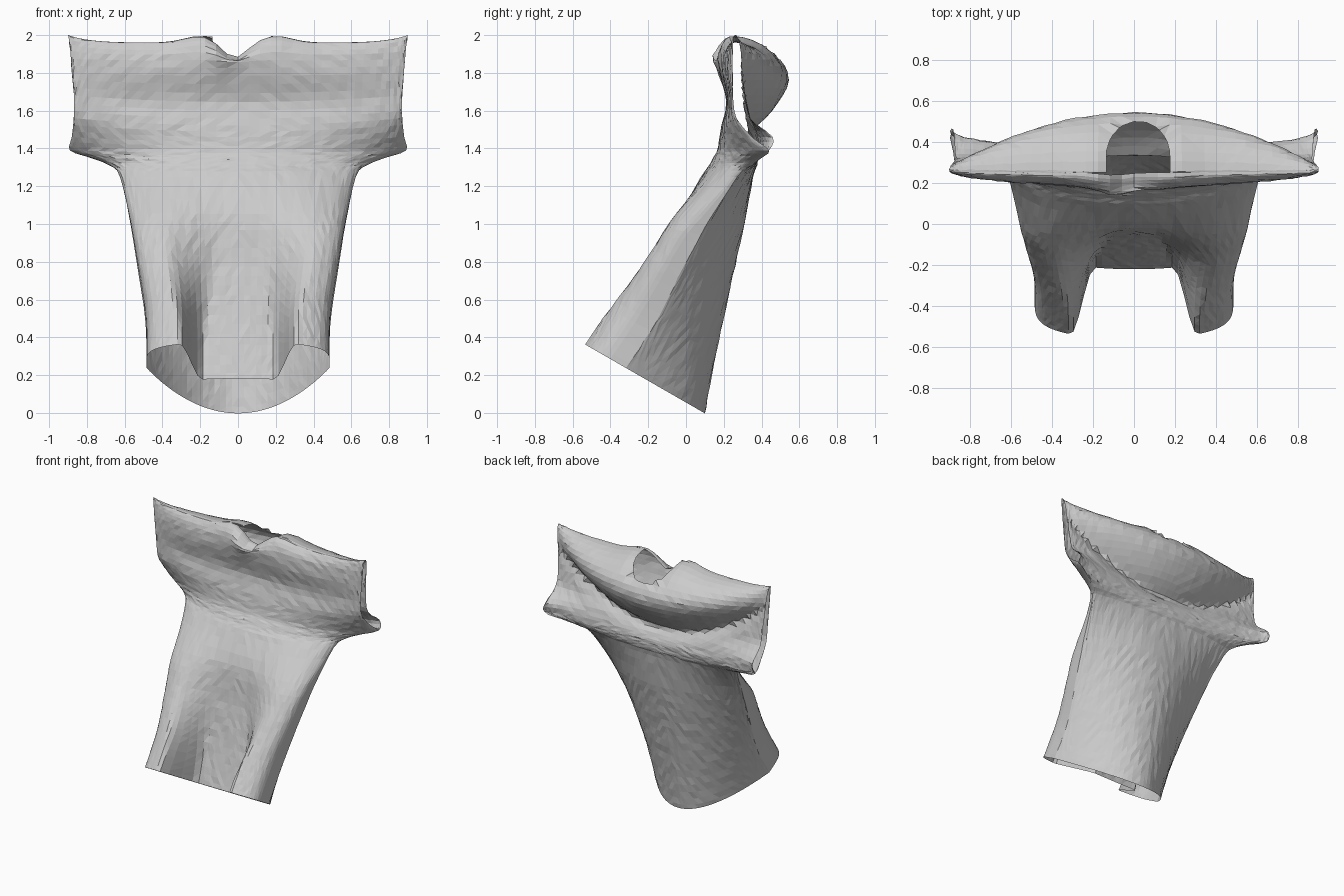
import bpy, bmesh, math, random

random.seed(4)
cube = bpy.data.objects.get("Cube")
if cube:
    bpy.data.objects.remove(cube, do_unlink=True)

cloth = bpy.data.materials.new("light_grey_cloth")
cloth.use_nodes = True
grey = (0.6, 0.6, 0.6, 1)
cloth.diffuse_color = grey
cloth.node_tree.nodes["Principled BSDF"].inputs["Base Color"].default_value = grey

# Key rings, hem to shoulder: height, tilt, half width,
# then y of front side, back side, front ridge, front valley, back centre
BODY = [
    (.055, .575, .485, -.32, -.32, -.56, -.22, .10),
    (.40, .5, .49, -.16, -.16, -.405, -.14, .16),
    (.75, .35, .53, -.02, -.02, -.24, -.07, .235),
    (1.05, .15, .575, .13, .13, -.09, -.02, .31),
    (1.25, 0, .625, .27, .27, .07, .08, .355),
]
SLEEVES = [
    (1.31, 0, .68, .34, .34, .12, .12, .375),
    (1.35, 0, .78, .40, .40, .14, .14, .38),
    (1.39, 0, .89, .44, .44, .16, .16, .38),
    (1.46, 0, .88, .35, .46, .175, .175, .36),
    (1.56, 0, .87, .27, .34, .19, .19, .34),
    (1.68, 0, .87, .25, .31, .215, .215, .32),
    (1.80, 0, .88, .25, .30, .185, .18, .30),
    (1.90, 0, .89, .25, .29, .19, .17, .28),
    (1.955, 0, .90, .255, .27, .225, .215, .265),
    (1.96, 0, .90, .26, .26, .25, .25, .25),
]
KEYS = BODY + SLEEVES
SEGS = 48


def smooth(lo, hi, v):
    t = min(max((v - lo) / (hi - lo), 0), 1)
    return t * t * (3 - 2 * t)


def bump(v, centre, width):
    return math.exp(-((v - centre) / width) ** 2)


def catmull(a, b, c, d, t):
    return b + .5 * t * (c - a + t * (2*a - 5*b + 4*c - d + t * (3*(b - c) + d - a)))


def all_rows():
    rows = []
    for i in range(len(KEYS) - 1):
        n = 6 if i < 3 else 3
        four = [KEYS[max(i - 1, 0)], KEYS[i], KEYS[i + 1], KEYS[min(i + 2, len(KEYS) - 1)]]
        rows += [[catmull(*col, k / n) for col in zip(*four)] for k in range(n)]
    return rows + [KEYS[-1]]


def point(row, j, back):
    z0, tilt, w, front_side, back_side, ridge, valley, back_mid = row
    s = math.sin(math.pi * (j / SEGS - .5))
    c = math.sqrt(max(1 - s * s, 0))
    x = w * s
    if back:
        y = back_side + (back_mid - back_side) * c ** (1.95 - 1.1 * smooth(1.1, 1.4, z0))
        # cowl hanging from the shoulders over a U-shaped crease
        crease = 1.48 + .36 * s * s
        u = min((z0 - crease) / (1.96 - crease), 1)
        if u > 0:
            y += .24 * c * c * max(math.sin(math.pi * u ** 1.6), 0) ** .6
        y -= .03 * c * bump(z0, crease, .05)
    else:
        # two hanging folds with a valley between them
        spread = smooth(.1, 1.1, z0)
        dip = 1 - smooth(.19 - .12 * spread, .31 + .15 * spread, abs(x))
        full = c ** (.4 + .8 * smooth(.9, 1.4, z0))
        y = front_side + (ridge - front_side) * full + (valley - ridge) * dip
    z = z0 - tilt * y
    top = smooth(1.85, 1.96, z0)
    z += top * (.04 * s ** 8 + .035 * bump(abs(x), .2, .12))
    if not back:
        # sagging neckline
        z -= top * .08 * bump(x, -.02, .09)
        y -= .03 * bump(z0, 1.89, .07) * bump(x, -.1, .09)
        z -= .04 * c * c * bump(z0, 1.6, .2)
    return x, y, z


def neck_distance(co):
    return math.hypot((co.x - .02) / .155, max(co.y - .33, 0) / .17)


def add_panel(bm, rows, back):
    grid = [[bm.verts.new(point(r, j, back)) for j in range(SEGS + 1)] for r in rows]
    for lo, hi in zip(grid, grid[1:]):
        for j in range(SEGS):
            quad = [lo[j], lo[j + 1], hi[j + 1], hi[j]]
            bm.faces.new(quad[::-1] if back else quad)


bm = bmesh.new()
rows = all_rows()
add_panel(bm, rows, True)

# Neck opening in the upper back, with its rim drawn to a smooth arch
bmesh.ops.triangulate(bm, faces=bm.faces)
hole = [f for f in bm.faces
        if f.calc_center_median().z > 1.84 and neck_distance(f.calc_center_median()) < 1]
bmesh.ops.delete(bm, geom=hole, context='FACES')
for v in bm.verts:
    d = neck_distance(v.co)
    if v.is_boundary and v.co.z > 1.8 and .7 < d < 1.4:
        v.co.x = .02 + (v.co.x - .02) / d
        if v.co.y > .33:
            v.co.y = .33 + (v.co.y - .33) / d

add_panel(bm, rows, False)
bmesh.ops.remove_doubles(bm, verts=bm.verts, dist=.004)

# Slight cloth irregularity away from the open edges
for v in bm.verts:
    if not v.is_boundary:
        v.co.y += random.uniform(-.003, .003)
bmesh.ops.triangulate(bm, faces=bm.faces, quad_method='SHORT_EDGE')
bmesh.ops.delete(bm, geom=[v for v in bm.verts if not v.link_faces], context='VERTS')

mesh = bpy.data.meshes.new("shirt")
bm.to_mesh(mesh)
bm.free()
mesh.materials.append(cloth)
shirt = bpy.data.objects.new("shirt", mesh)
bpy.context.collection.objects.link(shirt)
